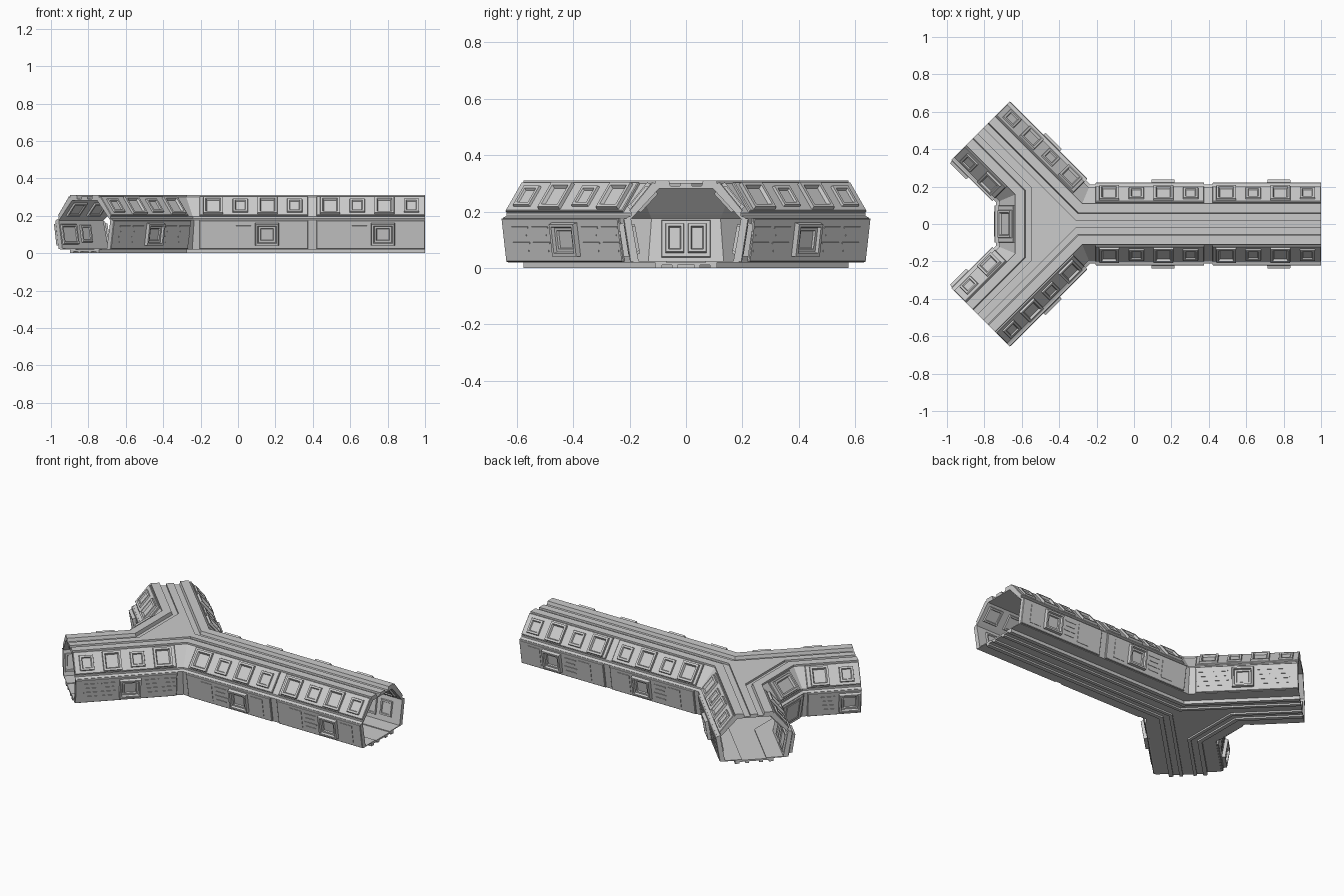
import bpy, bmesh
from math import sqrt
from mathutils import Vector

if "Cube" in bpy.data.objects:
    bpy.data.objects.remove(bpy.data.objects["Cube"])

R = sqrt(0.5)
JOINT = Vector((-0.322, 0))      # where the arm centre lines meet
CHOP = Vector((-0.525, 0.203))   # bend of the notch side centre line
ARM = 0.705                      # branch length from JOINT
END = JOINT + Vector((-R, R)) * ARM

# Half cross-section (distance from centre line, height): roof -> wall -> floor
OUTER = [(0, .302), (.022, .302), (.022, .29), (.055, .29), (.06, .31), (.11, .31), (.11, .30),
         (.195, .195), (.195, .185), (.212, .178), (.187, .02), (.11, .02), (.11, 0), (.085, 0),
         (.085, .01), (.05, .01), (.05, 0), (.03, 0), (.03, .01), (0, .01)]
INNER = [(0, .282), (.095, .282), (.18, .19), (.195, .175), (.168, .025), (.07, .025),
         (.07, .02), (0, .02)]

# Slanted surfaces: top point, bottom point, facing
UPPER = ((.11, .30), (.195, .195), 1)
LOWER = ((.212, .178), (.187, .02), 1)
UPPER_IN = ((.095, .282), (.18, .19), -1)
LOWER_IN = ((.195, .175), (.168, .025), -1)

# Wall frames: origin, direction along the wall, outward direction
MAIN = (Vector((0, 0)), Vector((1, 0)), Vector((0, 1)))
BRANCH_OUT = (JOINT, Vector((-R, R)), Vector((R, R)))
BRANCH_IN = (JOINT, Vector((-R, R)), Vector((-R, -R)))
NOTCH = (Vector((CHOP.x, 0)), Vector((0, 1)), Vector((-1, 0)))


def finish(name, bm, mirror=True):
    bmesh.ops.recalc_face_normals(bm, faces=bm.faces)
    me = bpy.data.meshes.new(name)
    bm.to_mesh(me)
    bm.free()
    ob = bpy.data.objects.new(name, me)
    bpy.context.collection.objects.link(ob)
    if mirror:
        mod = ob.modifiers.new("mirror", 'MIRROR')
        mod.use_axis = (False, True, False)
        mod.use_mirror_merge = False
    return ob


def sweep(name, path, side, cap_start, cap_end):
    """Sweep the half section along a mitred path; the centre side stays open."""
    bm = bmesh.new()
    prof = OUTER + INNER[::-1]
    skip = (len(OUTER) - 1, len(prof) - 1)
    normals = []
    for a, b in zip(path, path[1:]):
        t = (b - a).normalized()
        normals.append(Vector((-t.y, t.x)) * side)
    rings = []
    for i, p in enumerate(path):
        n1, n2 = normals[max(i - 1, 0)], normals[min(i, len(normals) - 1)]
        m = (n1 + n2) / (1 + n1.dot(n2))
        rings.append([bm.verts.new((p.x + m.x * u, p.y + m.y * u, z)) for u, z in prof])
    for r, q in zip(rings, rings[1:]):
        for k in range(len(prof)):
            if k not in skip:
                j = (k + 1) % len(prof)
                bm.faces.new((r[k], r[j], q[j], q[k]))
    if cap_start:
        bm.faces.new(rings[0])
    if cap_end:
        bm.faces.new(rings[-1])
    return finish(name, bm)


def stack(bm, frame, surf, s0, s1, v0, v1, rings):
    """Stepped block on a slanted wall; rings are (inset, height) pairs."""
    o, t, n = frame
    a, b = Vector(surf[0]), Vector(surf[1])
    d = (b - a).normalized()
    up = Vector((-d.y, d.x)) * surf[2]
    loops = []
    for ins, h in rings:
        loop = []
        for s, v in ((s0 + ins, v0 + ins), (s1 - ins, v0 + ins),
                     (s1 - ins, v1 - ins), (s0 + ins, v1 - ins)):
            q = a + d * v + up * h
            p = o + t * s + n * q.x
            loop.append(bm.verts.new((p.x, p.y, q.y)))
        loops.append(loop)
    for p, q in zip(loops, loops[1:]):
        for k in range(4):
            j = (k + 1) % 4
            bm.faces.new((p[k], p[j], q[j], q[k]))
    bm.faces.new(loops[0][::-1])
    bm.faces.new(loops[-1])


PLATE = [(0, -.003), (0, .008), (.003, .011)]
BIG = [(0, .008), (.002, .024), (.014, .024), (.020, .012), (.022, .012)]
SMALL = [(0, .008), (.003, .020), (.014, .020), (.018, .013)]
HATCH = [(0, .006), (.004, .030), (.014, .030), (.018, .018), (.028, .018), (.032, .010)]
SLAT = [(0, .005), (0, .014)]
PANEL = [(0, .005), (.003, .015), (.008, .015), (.010, .012)]
INSIDE = [(0, -.002), (.003, .010), (.012, .010), (.015, .004)]


def upper_row(bm, frame, s0, s1, count):
    """Roof slope plate with alternating large and small windows."""
    stack(bm, frame, UPPER, s0, s1, .002, .133, PLATE)
    pitch = (s1 - s0) / count
    for i in range(count):
        c = s0 + pitch * (i + .5)
        big = i % 2 == 0
        w = .054 if big else .042
        stack(bm, frame, UPPER, c - w, c + w, .012 if big else .024,
              .128 if big else .116, BIG if big else SMALL)
        stack(bm, frame, UPPER_IN, c - .05, c + .05, .015, .11, INSIDE)


def lower_row(bm, frame, s0, s1, hatch, dense):
    """Lower wall plate with a deep square hatch, slats and small panels."""
    stack(bm, frame, LOWER, s0, s1, .002, .157, PLATE)
    stack(bm, frame, LOWER, hatch - .064, hatch + .064, .015, .138, HATCH)
    stack(bm, frame, LOWER_IN, hatch - .06, hatch + .06, .02, .13, INSIDE)
    for side in (-1, 1):
        for col in range(2):
            c = hatch + side * (.125 + .10 * col)
            if c - .045 < s0 or c + .045 > s1:
                continue
            if dense or (side < 0 and col == 0):
                for v, l in ((.03, .04), (.058, .03), (.086, .042), (.114, .034)):
                    stack(bm, frame, LOWER, c - l, c + l, v, v + .006, SLAT)
            else:
                stack(bm, frame, LOWER, c - .042, c + .042, .022, .135,
                      [(0, .005), (.002, .013)])
            stack(bm, frame, LOWER_IN, c - .04, c + .04, .025, .12, INSIDE)


# Corridor shell: outer sides of the Y, then the notch side
sweep("corridor_shell", [Vector((1, 0)), JOINT, END], -1, True, True)
sweep("notch_shell", [END, CHOP, Vector((CHOP.x, 0))], -1, True, False)

# Roof and floor filler where the three arms meet
for name, z0, z1 in (("junction_roof", .282, .302), ("junction_floor", .01, .02)):
    bm = bmesh.new()
    tri = (JOINT, CHOP, Vector((CHOP.x, -CHOP.y)))
    bm.faces.new([bm.verts.new((p.x, p.y, z1)) for p in tri])
    bm.faces.new([bm.verts.new((p.x, p.y, z0)) for p in reversed(tri)])
    me = bpy.data.meshes.new(name)
    bm.to_mesh(me)
    bm.free()
    bpy.context.collection.objects.link(bpy.data.objects.new(name, me))

# Wall modules: two on the main arm, one outside each branch, a short one inside
for name, frame, s0, s1, count, hatch, dense in (
        ("main_module_inner", MAIN, -.205, .375, 4, .155, False),
        ("main_module_end", MAIN, .42, 1.0, 4, .775, False),
        ("branch_outer", BRANCH_OUT, .12, ARM, 4, .39, True),
        ("branch_inner", BRANCH_IN, .395, ARM, 2, .637, True)):
    bm = bmesh.new()
    upper_row(bm, frame, s0, s1, count)
    finish(name + "_roof_windows", bm)
    bm = bmesh.new()
    lower_row(bm, frame, s0, s1, hatch, dense)
    finish(name + "_wall_panels", bm)

# Notch wall: one large sloped window and a double window facing inside
bm = bmesh.new()
stack(bm, NOTCH, UPPER, -.10, .10, .004, .13, PLATE)
stack(bm, NOTCH, UPPER, -.075, .075, .015, .122, BIG)
stack(bm, NOTCH, LOWER, -.10, .10, .005, .155, PLATE)
stack(bm, NOTCH, LOWER, -.07, .07, .015, .138, PANEL)
stack(bm, NOTCH, LOWER_IN, -.088, .088, .005, .14, [(0, -.002), (.003, .008)])
for c in (-.04, .04):
    stack(bm, NOTCH, LOWER_IN, c - .034, c + .034, .018, .125,
          [(0, .006), (.003, .018), (.012, .018), (.015, .010)])
finish("notch_windows", bm, False)
